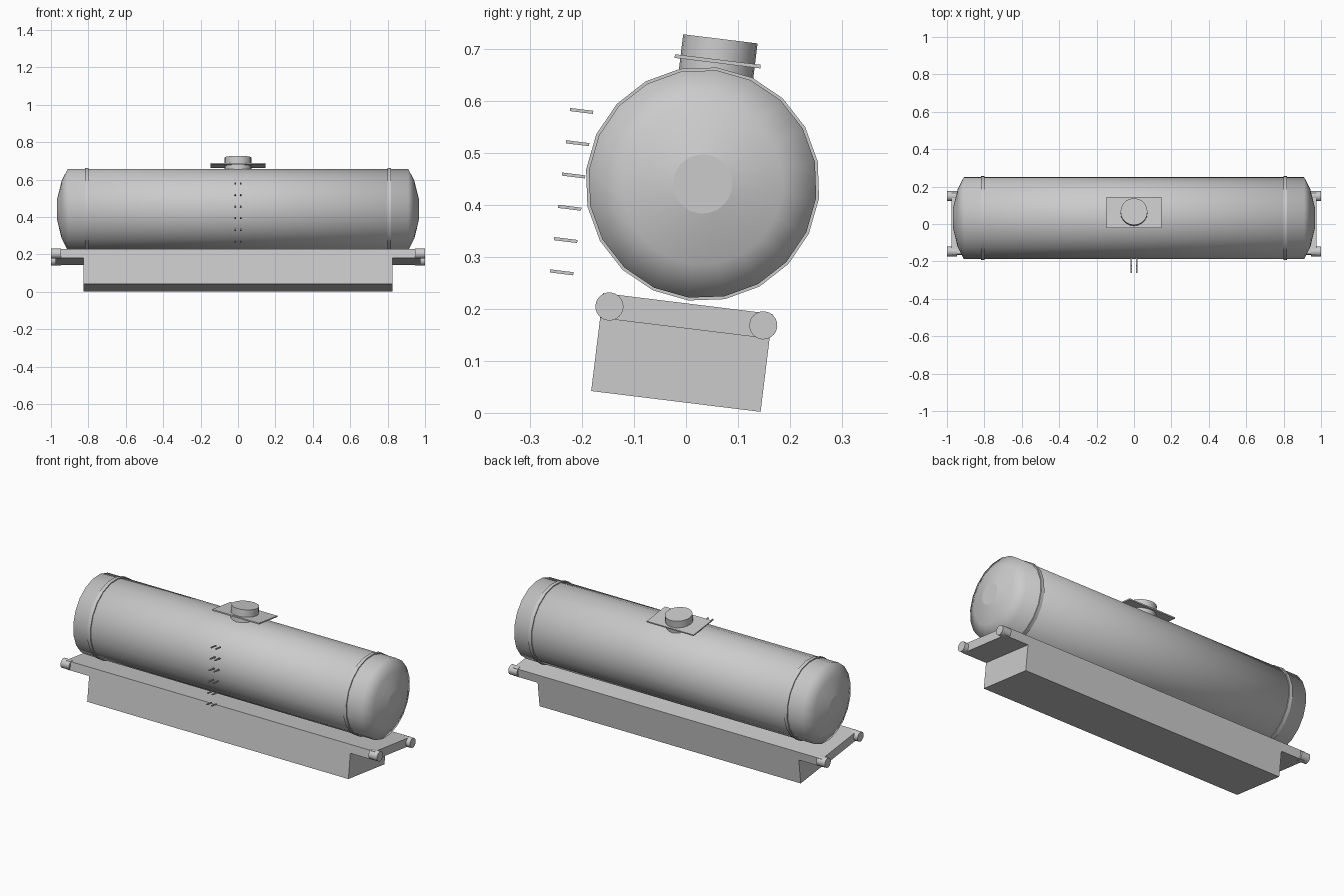
import bpy, bmesh
from math import pi, sin, cos, radians
from mathutils import Matrix, Vector

if "Cube" in bpy.data.objects:
    bpy.data.objects.remove(bpy.data.objects["Cube"])

TILT = Matrix.Rotation(radians(-7), 4, 'X')   # whole model leans about its long axis
YC = -0.022                                   # centre line before leaning


def finish(name, bm):
    bmesh.ops.recalc_face_normals(bm, faces=bm.faces)
    bm.transform(TILT)
    me = bpy.data.meshes.new(name)
    bm.to_mesh(me)
    bm.free()
    ob = bpy.data.objects.new(name, me)
    bpy.context.collection.objects.link(ob)
    return ob


def box(name, centre, size):
    bm = bmesh.new()
    bmesh.ops.create_cube(bm, size=1)
    bm.transform(Matrix.Translation(centre) @ Matrix.Diagonal((*size, 1)))
    return finish(name, bm)


def lathe(name, profile, centre, axis='X', n=20):
    """Rings of (position along axis, radius), smooth sides, flat end discs."""
    bm = bmesh.new()
    rings = []
    for t, r in profile:
        ring = []
        for i in range(n):
            a = 2 * pi * i / n
            u, v = r * cos(a), r * sin(a)
            p = (t, u, v) if axis == 'X' else (u, v, t)
            ring.append(bm.verts.new(Vector(centre) + Vector(p)))
        rings.append(ring)
    for a, b in zip(rings, rings[1:]):
        for i in range(n):
            j = (i + 1) % n
            bm.faces.new((a[i], a[j], b[j], b[i])).smooth = True
    bm.faces.new(rings[0])
    bm.faces.new(rings[-1])
    return finish(name, bm)


# Chassis: deep box under a longer deck
box("lower_frame", (0, YC, 0.0905), (1.65, 0.328, 0.142))
box("deck", (0, YC, 0.185), (1.95, 0.328, 0.048))

# Buffers at the deck corners
for sx, end in ((-1, "left"), (1, "right")):
    for sy, side in ((-1, "front"), (1, "back")):
        lathe(f"buffer_{end}_{side}", [(-0.027, 0.027), (0.027, 0.027)],
              (sx * 0.973, YC + sy * 0.149, 0.185))

# Tank with domed ends
half = [(0.91, 0.22), (0.943, 0.155), (0.967, 0.057)]
tank = (0, YC, 0.4405)
lathe("tank", [(-x, r) for x, r in reversed(half)] + half, tank)

# Straps round the tank
for sx, end in ((-1, "left"), (1, "right")):
    lathe(f"strap_{end}", [(-0.01, 0.2255), (0.01, 0.2255)],
          (sx * 0.808, YC, 0.4405))

# Filler hatch and walkway plate
lathe("hatch", [(0.63, 0.072), (0.7215, 0.072)], (0, YC, 0), axis='Z')
box("walkway", (0, YC, 0.678), (0.296, 0.166, 0.007))

# Ladder pegs in pairs up the front
for k in range(6):
    for sx, side in ((-1, "left"), (1, "right")):
        box(f"ladder_peg_{k + 1}_{side}", (sx * 0.015, -0.27, 0.239 + k * 0.0625),
            (0.007, 0.045, 0.006))
